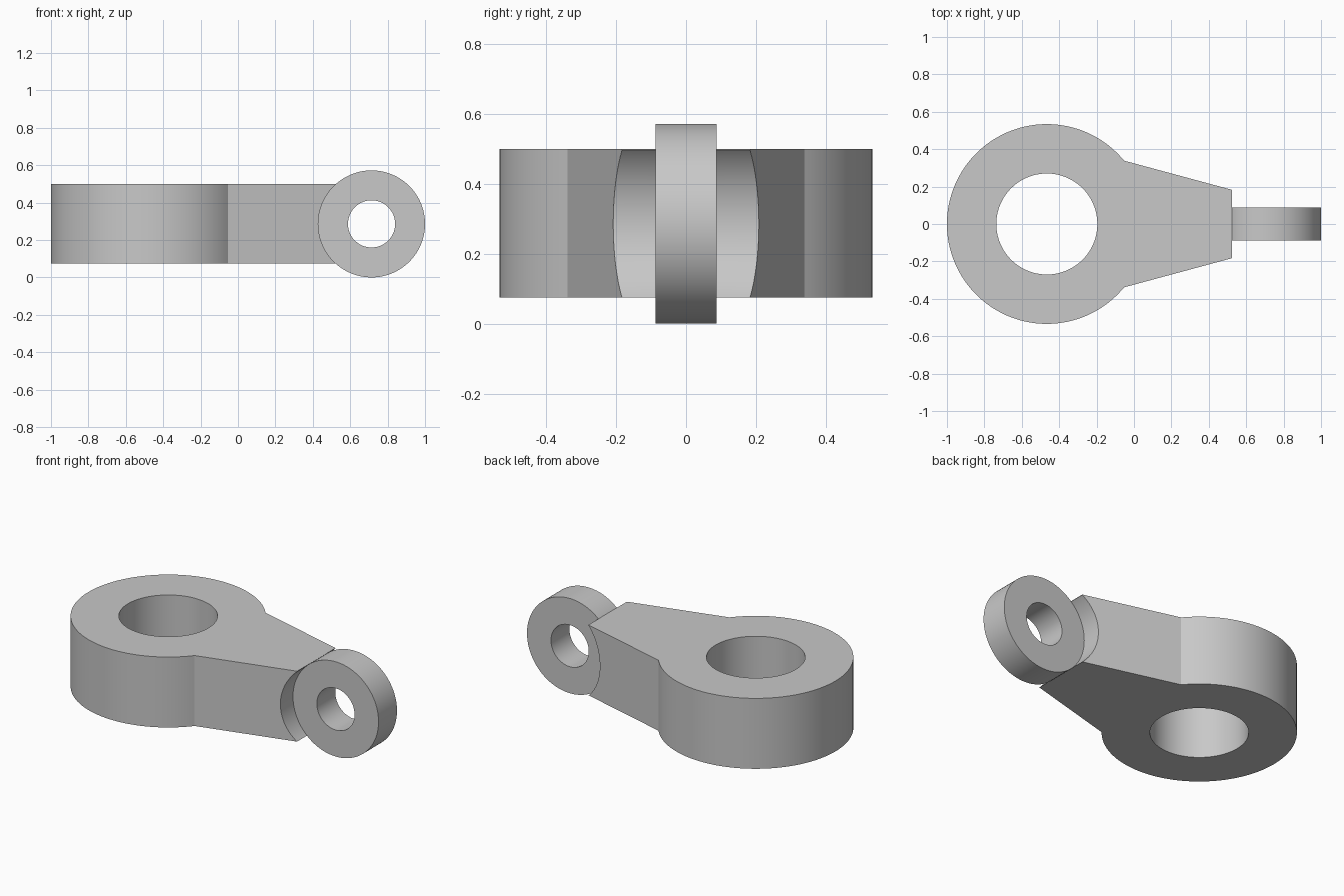
import bpy, bmesh
from math import pi, sin, cos, atan2, radians
from mathutils import Matrix, Vector

if "Cube" in bpy.data.objects:
    bpy.data.objects.remove(bpy.data.objects["Cube"], do_unlink=True)

# Main dimensions
HUB_X, HUB_R, BORE_R = -0.466, 0.534, 0.27
EYE_X, EYE_Z, EYE_R, PIN_R, EYE_HALF = 0.714, 0.286, 0.286, 0.126, 0.088
BOTTOM, TOP = 0.075, 0.5
NECK, TIP = (-0.055, 0.337), (0.523, 0.183)
SEGMENTS = 128

steel = bpy.data.materials.new("plain grey")
steel.use_nodes = True
grey = (0.58, 0.58, 0.58, 1)
steel.diffuse_color = grey
steel.node_tree.nodes["Principled BSDF"].inputs["Base Color"].default_value = grey


def make_object(name, bm):
    bmesh.ops.recalc_face_normals(bm, faces=bm.faces)
    mesh = bpy.data.meshes.new(name)
    bm.to_mesh(mesh)
    bm.free()
    obj = bpy.data.objects.new(name, mesh)
    bpy.context.collection.objects.link(obj)
    mesh.materials.append(steel)
    return obj


def cylinder(name, radius, depth, place):
    bm = bmesh.new()
    bmesh.ops.create_cone(bm, cap_ends=True, segments=SEGMENTS, radius1=radius,
                          radius2=radius, depth=depth, matrix=place)
    return make_object(name, bm)


def combine(target, tool, operation):
    mod = target.modifiers.new(operation.lower(), "BOOLEAN")
    mod.operation, mod.object, mod.solver = operation, tool, "EXACT"
    bpy.context.view_layer.objects.active = target
    bpy.ops.object.modifier_apply(modifier=mod.name)
    bpy.data.objects.remove(tool, do_unlink=True)


# Hub and tapered arm: one outline, extruded upward
start = atan2(NECK[1], NECK[0] - HUB_X)
sweep = 2 * (pi - start)
outline = [(TIP[0], -TIP[1]), TIP]
for i in range(SEGMENTS + 1):
    a = start + sweep * i / SEGMENTS
    outline.append((HUB_X + HUB_R * cos(a), HUB_R * sin(a)))
bm = bmesh.new()
base = bm.faces.new([bm.verts.new((x, y, BOTTOM)) for x, y in outline])
side = bmesh.ops.extrude_face_region(bm, geom=[base])["geom"]
bmesh.ops.translate(bm, vec=Vector((0, 0, TOP - BOTTOM)),
                    verts=[v for v in side if isinstance(v, bmesh.types.BMVert)])
body = make_object("rod_end_link", bm)

# Vertical bore, rounded arm end, cross eye and its pin hole
upright = Matrix.Translation((HUB_X, 0, EYE_Z))
across = Matrix.Translation((EYE_X, 0, EYE_Z)) @ Matrix.Rotation(pi / 2, 4, "X")
combine(body, cylinder("bore", BORE_R, 2, upright), "DIFFERENCE")
combine(body, cylinder("socket", EYE_R - 0.001, 2, across), "DIFFERENCE")
combine(body, cylinder("eye", EYE_R, 2 * EYE_HALF, across), "UNION")
combine(body, cylinder("pin_hole", PIN_R, 2, across), "DIFFERENCE")

# Smooth round walls, crisp edges
bpy.ops.object.select_all(action="DESELECT")
body.select_set(True)
bpy.context.view_layer.objects.active = body
bpy.ops.object.shade_smooth_by_angle(angle=radians(12))
